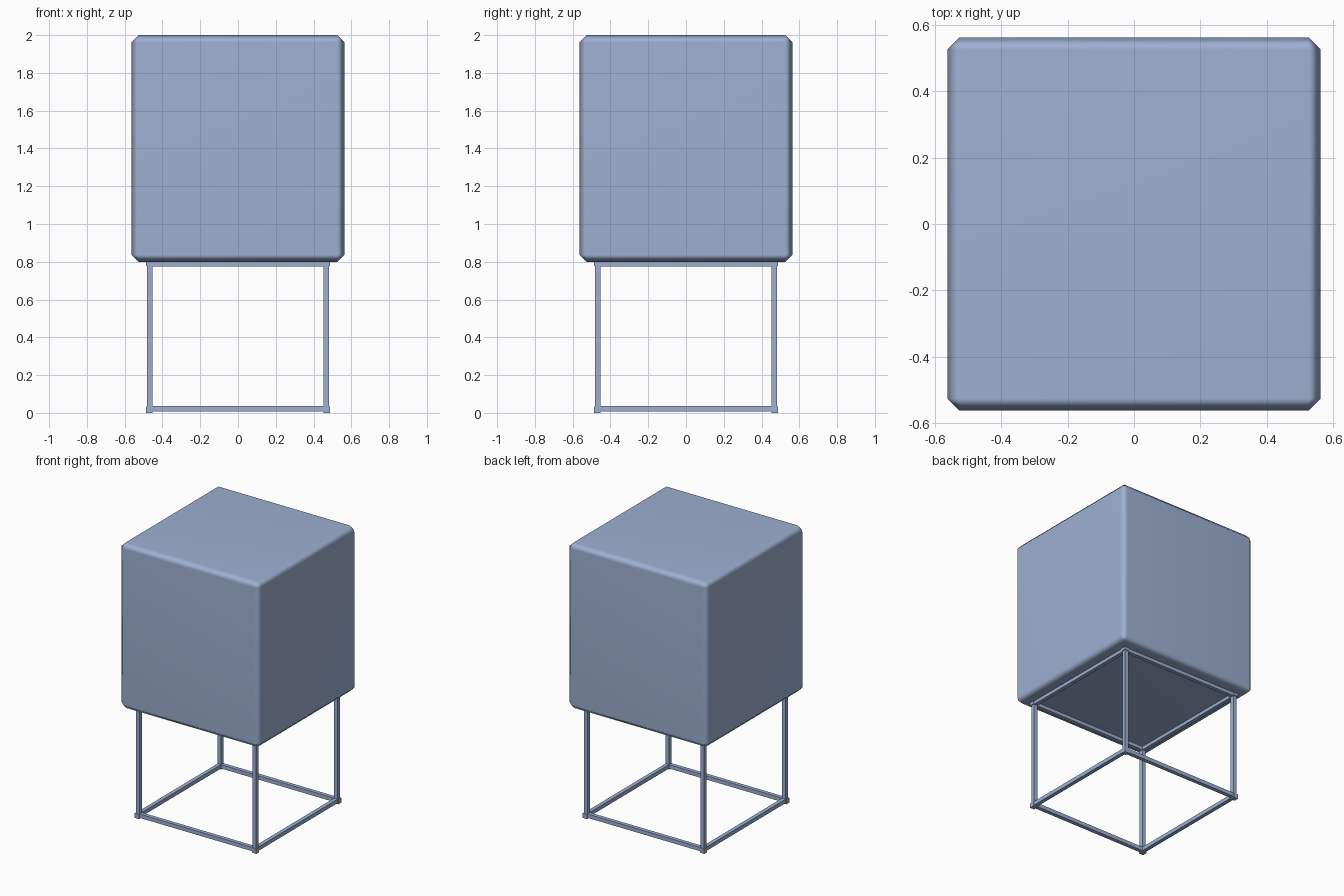
import bpy
import math
from itertools import product

if "Cube" in bpy.data.objects:
    bpy.data.objects.remove(bpy.data.objects["Cube"], do_unlink=True)

blue = bpy.data.materials.new("soft_blue")
blue.use_nodes = True
color = (0.342, 0.434, 0.645, 1)
blue.diffuse_color = color
blue.node_tree.nodes["Principled BSDF"].inputs["Base Color"].default_value = color


def box(name, center, size):
    bpy.ops.mesh.primitive_cube_add(size=1, location=center)
    ob = bpy.context.object
    ob.name = name
    ob.scale = size
    bpy.ops.object.transform_apply(location=False, rotation=False, scale=True)
    ob.data.materials.append(blue)
    return ob


# Chamfered block on top
block = box("block", (0, 0, 1.4), (1.126, 1.126, 1.2))
bevel = block.modifiers.new("chamfer", 'BEVEL')
bevel.width = 0.037
bevel.segments = 1
bpy.ops.object.modifier_apply(modifier=bevel.name)
bpy.ops.object.shade_smooth_by_angle(angle=math.radians(60))
block.modifiers.new("flat_sides", 'WEIGHTED_NORMAL').keep_sharp = True

# Open stand of thin square bars
R, T = 0.467, 0.028
LOW, HIGH = 0.022, 0.79
MID = (LOW + HIGH) / 2

for x, y in product((-R, R), repeat=2):
    box("post", (x, y, MID), (T, T, HIGH - LOW))

for z, level in ((LOW, "bottom"), (HIGH, "top")):
    for s in (-R, R):
        box(level + "_rail_across", (0, s, z), (2 * R, T, T))
        box(level + "_rail_along", (s, 0, z), (T, 2 * R, T))

# Slightly proud joints at the stand's corners
J, OUT = 0.034, 0.005
for sx, sy, sz in product((-1, 1), repeat=3):
    z = LOW if sz < 0 else HIGH
    box("corner_joint",
        (sx * (R + OUT / 2), sy * (R + OUT / 2), z + sz * OUT),
        (T + OUT, T + OUT, J))
